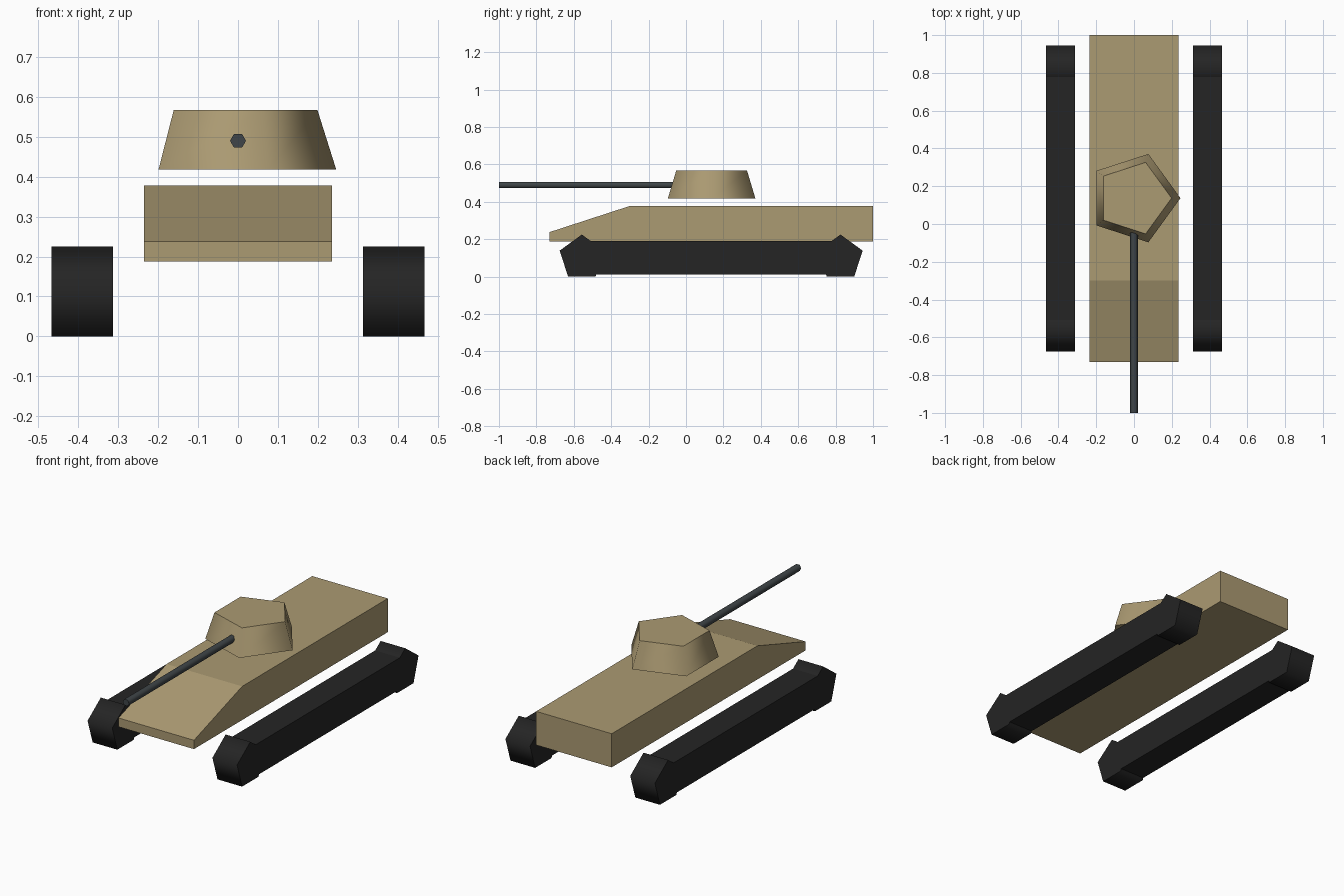
import bpy, bmesh, math
from mathutils import Matrix, Vector

cube = bpy.data.objects.get("Cube")
if cube:
    bpy.data.objects.remove(cube, do_unlink=True)


def material(name, rgb):
    mat = bpy.data.materials.new(name)
    mat.use_nodes = True
    mat.diffuse_color = (*rgb, 1)
    mat.node_tree.nodes["Principled BSDF"].inputs["Base Color"].default_value = (*rgb, 1)
    return mat


TAN = material("sand tan", (0.41, 0.325, 0.17))
BLACK = material("track black", (0.018, 0.018, 0.018))
STEEL = material("gun steel", (0.05, 0.06, 0.065))


def finish(name, bm, mat, smooth_sides=False):
    """Turn a bmesh into an object; quads on turned parts are smooth, caps stay flat."""
    bmesh.ops.recalc_face_normals(bm, faces=bm.faces)
    if smooth_sides:
        for f in bm.faces:
            f.smooth = len(f.verts) == 4
        for e in bm.edges:
            e.smooth = all(f.smooth for f in e.link_faces)
    mesh = bpy.data.meshes.new(name)
    bm.to_mesh(mesh)
    bm.free()
    mesh.materials.append(mat)
    obj = bpy.data.objects.new(name, mesh)
    bpy.context.collection.objects.link(obj)
    return obj


def extrude_x(name, profile, x0, x1, mat, smooth_sides=False):
    """Extrude a (y, z) outline from x0 to x1."""
    bm = bmesh.new()
    face = bm.faces.new([bm.verts.new((x0, y, z)) for y, z in profile])
    ext = bmesh.ops.extrude_face_region(bm, geom=[face])["geom"]
    verts = [v for v in ext if isinstance(v, bmesh.types.BMVert)]
    bmesh.ops.translate(bm, verts=verts, vec=(x1 - x0, 0, 0))
    return finish(name, bm, mat, smooth_sides)


def frustum(name, sides, r1, r2, depth, matrix, mat):
    """Tapered prism with its first corner on local +x."""
    bm = bmesh.new()
    rings = []
    for r, z in ((r1, -depth / 2), (r2, depth / 2)):
        angles = [math.tau * i / sides for i in range(sides)]
        rings.append([bm.verts.new(matrix @ Vector((r * math.cos(a), r * math.sin(a), z)))
                      for a in angles])
    for ring in rings:
        bm.faces.new(ring)
    for i in range(sides):
        j = (i + 1) % sides
        bm.faces.new((rings[0][i], rings[0][j], rings[1][j], rings[1][i]))
    return finish(name, bm, mat, True)


# Hull with sloped nose
extrude_x("hull", [(-0.73, 0.188), (-0.73, 0.238), (-0.3, 0.378), (1, 0.378), (1, 0.188)],
          -0.236, 0.236, TAN)

# Five-sided turret
frustum("turret", 5, 0.246, 0.199, 0.149, Matrix.Translation((0, 0.137, 0.4925)), TAN)

# Six-sided gun barrel
frustum("gun_barrel", 6, 0.02, 0.02, 1.0,
        Matrix.Translation((0, -0.5, 0.49)) @ Matrix.Rotation(math.pi / 2, 4, "X"), STEEL)

# Tracks: a long block between two five-sided wheels
FRONT, REAR, R, AXLE = -0.557, 0.826, 0.1245, 0.1005
for side, s in (("left", 1), ("right", -1)):
    x0, x1 = s * 0.313, s * 0.467
    extrude_x(side + "_track", [(FRONT, 0.012), (REAR, 0.012), (REAR, 0.19), (FRONT, 0.19)],
              x0, x1, BLACK)
    for end, y in (("front", FRONT), ("rear", REAR)):
        outline = [(y + R * math.sin(math.tau * i / 5), AXLE + R * math.cos(math.tau * i / 5))
                   for i in range(5)]
        extrude_x(side + "_" + end + "_wheel", outline, x0, x1, BLACK, True)
